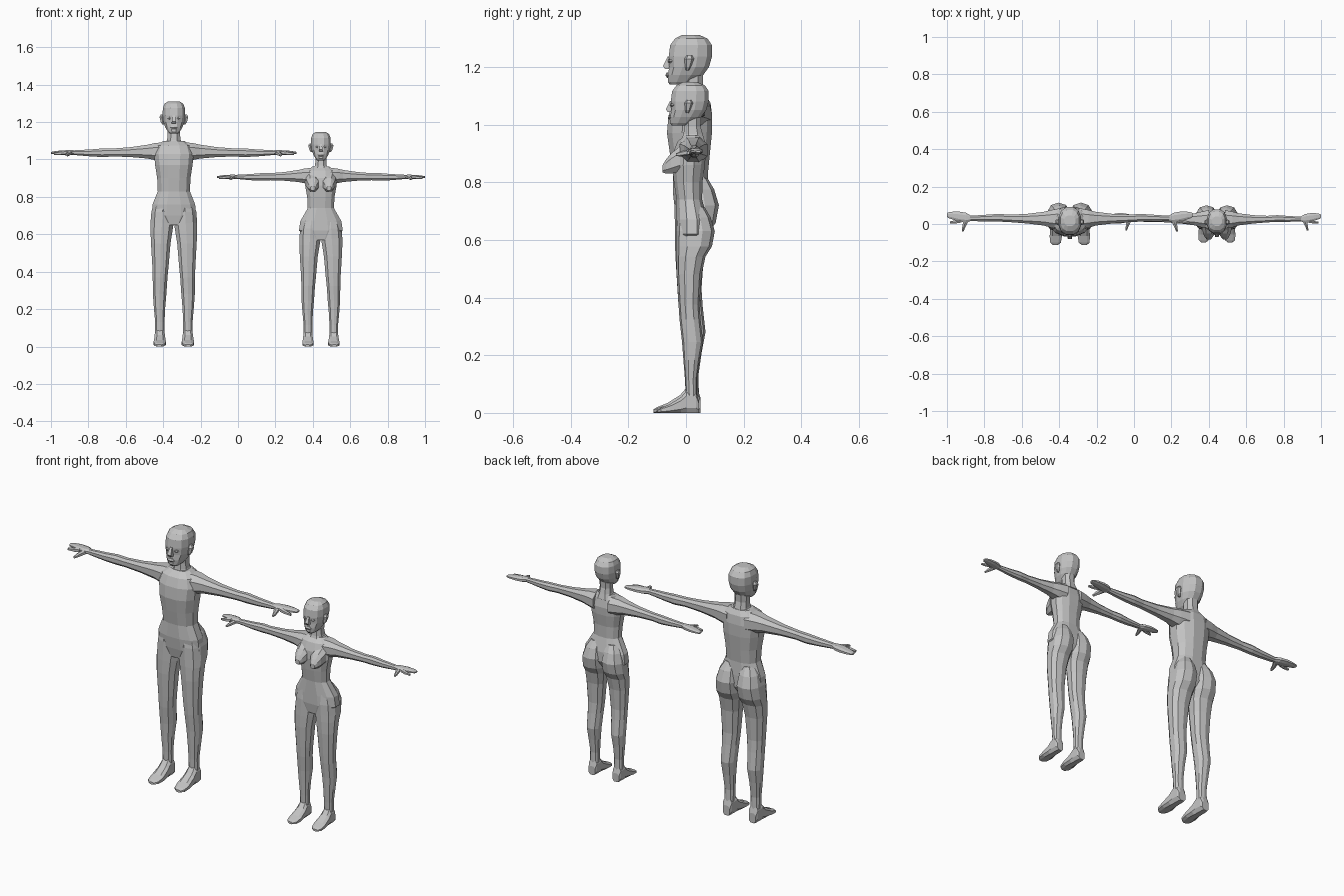
import bpy, bmesh, math

grey = bpy.data.materials.new("plain grey")
grey.diffuse_color = (0.55, 0.55, 0.55, 1)

# which coordinates the ring axis and the two ring directions use
AXES = {'z': (2, 0, 1), 'x': (0, 1, 2), 'y': (1, 0, 2)}


def loft(name, rings, cx, scale=(1, 1, 1), axis='z', sides=8, power=0.85, mirror=False):
    """Skin a stack of rounded rings (position, a_min, a_max, b_min, b_max)."""
    k, a, b = AXES[axis]
    bm = bmesh.new()
    loops = []
    cmax = math.cos(math.pi / sides) ** power
    for t, a0, a1, b0, b1 in rings:
        loop = []
        for i in range(sides):
            ang = 2 * math.pi * (i + 0.5) / sides
            c, s = math.cos(ang), math.sin(ang)
            u = math.copysign(abs(c) ** power, c) / cmax
            v = math.copysign(abs(s) ** power, s) / cmax
            p = [0, 0, 0]
            p[k] = t
            p[a] = (a0 + a1) / 2 + (a1 - a0) / 2 * u
            p[b] = (b0 + b1) / 2 + (b1 - b0) / 2 * v
            loop.append(bm.verts.new([p[j] * scale[j] for j in range(3)]))
        loops.append(loop)
    for l0, l1 in zip(loops, loops[1:]):
        for i in range(sides):
            j = (i + 1) % sides
            bm.faces.new((l0[i], l0[j], l1[j], l1[i]))
    bm.faces.new(loops[0])
    bm.faces.new(loops[-1])
    bmesh.ops.recalc_face_normals(bm, faces=bm.faces)
    me = bpy.data.meshes.new(name)
    bm.to_mesh(me)
    bm.free()
    me.materials.append(grey)
    ob = bpy.data.objects.new(name, me)
    bpy.context.collection.objects.link(ob)
    ob.location.x = cx
    if mirror:
        ob.modifiers.new("mirror", 'MIRROR').use_mirror_merge = False
    return ob


def sym(rows):
    """Rings centred on x = 0: (z, half width, front y, back y)."""
    return [(z, -w, w, f, b) for z, w, f, b in rows]


HEAD = sym([(1.138, .022, -.056, .0), (1.148, .032, -.063, .03), (1.172, .046, -.063, .06),
            (1.2, .056, -.058, .08), (1.235, .06, -.06, .09), (1.275, .059, -.055, .09),
            (1.298, .05, -.038, .075), (1.311, .03, -.012, .045)])
NECK = sym([(1.075, .05, -.02, .075), (1.105, .036, -.01, .066), (1.135, .033, -.006, .058),
            (1.175, .035, -.01, .06)])
NOSE = sym([(1.236, .006, -.063, -.05), (1.203, .011, -.08, -.05), (1.192, .012, -.072, -.05)])
LIPS = sym([(1.162, .01, -.065, -.05), (1.17, .02, -.07, -.05), (1.18, .01, -.067, -.05)])
EAR = [(1.188, .05, .062, 0, .01), (1.2, .05, .07, -.002, .016),
       (1.228, .052, .077, -.004, .026), (1.24, .052, .07, .004, .02)]
EYE = [(1.214, .02, .03, -.06, -.04), (1.22, .014, .036, -.062, -.04), (1.226, .02, .032, -.06, -.04)]
LEG = [(.06, .05, .1, .0, .044), (.13, .05, .1, -.003, .042), (.21, .046, .107, -.009, .053),
       (.28, .04, .112, -.014, .066), (.37, .034, .113, -.024, .056), (.43, .028, .115, -.028, .052),
       (.55, .018, .122, -.035, .06), (.62, .007, .125, -.036, .075), (.66, .001, .125, -.036, .1),
       (.72, 0, .12, -.036, .111), (.775, .008, .105, -.03, .095), (.815, .02, .08, -.02, .072)]
FOOT = [(-.113, .065, .09, 0, .012), (-.1, .048, .105, 0, .02), (-.065, .042, .108, 0, .034),
        (-.02, .046, .104, 0, .062), (.002, .048, .102, 0, .088), (.04, .05, .1, 0, .085),
        (.051, .055, .095, 0, .05)]
ARM = [(.05, -.03, .085, .99, 1.092), (.1, -.02, .075, .997, 1.088), (.14, -.008, .065, 1.005, 1.079),
       (.23, .003, .054, 1.013, 1.066), (.32, .01, .05, 1.016, 1.059), (.38, .013, .054, 1.013, 1.059),
       (.44, .013, .05, 1.016, 1.054), (.535, .016, .044, 1.024, 1.049)]
HAND = [(.53, .016, .045, 1.025, 1.049), (.555, .008, .06, 1.024, 1.05), (.59, .012, .066, 1.025, 1.049),
        (.625, .024, .066, 1.027, 1.046), (.65, .032, .062, 1.029, 1.042), (.657, .04, .058, 1.031, 1.04)]
FINGER = [(.58, .008, .028, 1.026, 1.046), (.61, .003, .02, 1.024, 1.042), (.642, .004, .014, 1.024, 1.036)]
THUMB = [(.025, .537, .568, 1.026, 1.046), (.005, .548, .572, 1.022, 1.042),
         (-.02, .56, .576, 1.018, 1.036), (-.04, .568, .578, 1.018, 1.028)]

TALL_TORSO = sym([(.65, .07, -.028, .05), (.7, .118, -.038, .08), (.76, .114, -.045, .08),
                  (.83, .086, -.045, .076), (.9, .089, -.056, .083), (.97, .1, -.066, .09),
                  (1.03, .106, -.061, .091), (1.075, .092, -.045, .085), (1.1, .055, -.015, .07)])
SHORT_TORSO = sym([(.57, .06, -.026, .045), (.62, .117, -.033, .075), (.67, .11, -.033, .074),
                   (.74, .07, -.033, .056), (.8, .073, -.042, .057), (.86, .084, -.048, .066),
                   (.9, .086, -.045, .068), (.94, .073, -.03, .06), (.962, .045, -.005, .05)])
BREAST = [(-.02, .008, .08, .835, .925), (-.052, .012, .073, .83, .9),
          (-.07, .022, .064, .83, .878), (-.082, .032, .055, .834, .858)]


def figure(label, cx, s, hip, reach, torso):
    full = (s, s, s)
    limb = (hip, s, s)
    arm = (reach, s, s)
    loft(label + "_torso", torso, cx, sides=12)
    # head and face
    loft(label + "_head", HEAD, cx, full, sides=12)
    loft(label + "_neck", NECK, cx, full)
    loft(label + "_nose", NOSE, cx, full, sides=4)
    loft(label + "_lips", LIPS, cx, full, sides=6)
    loft(label + "_ears", EAR, cx, full, sides=6, mirror=True)
    loft(label + "_eyes", EYE, cx, full, sides=6, mirror=True)
    # legs and feet
    loft(label + "_legs", LEG, cx, limb, sides=10, mirror=True)
    loft(label + "_feet", FOOT, cx, limb, axis='y', sides=8, power=.7, mirror=True)
    # arms and hands
    loft(label + "_arms", ARM, cx, arm, axis='x', mirror=True)
    loft(label + "_hands", HAND, cx, arm, axis='x', mirror=True)
    loft(label + "_fingers", FINGER, cx, arm, axis='x', sides=6, mirror=True)
    loft(label + "_thumbs", THUMB, cx, arm, axis='y', sides=6, mirror=True)


figure("tall_figure", -.343, 1, 1, 1, TALL_TORSO)
figure("short_figure", .443, .875, .92, .847, SHORT_TORSO)
loft("short_figure_chest", BREAST, .443, axis='y', mirror=True)
